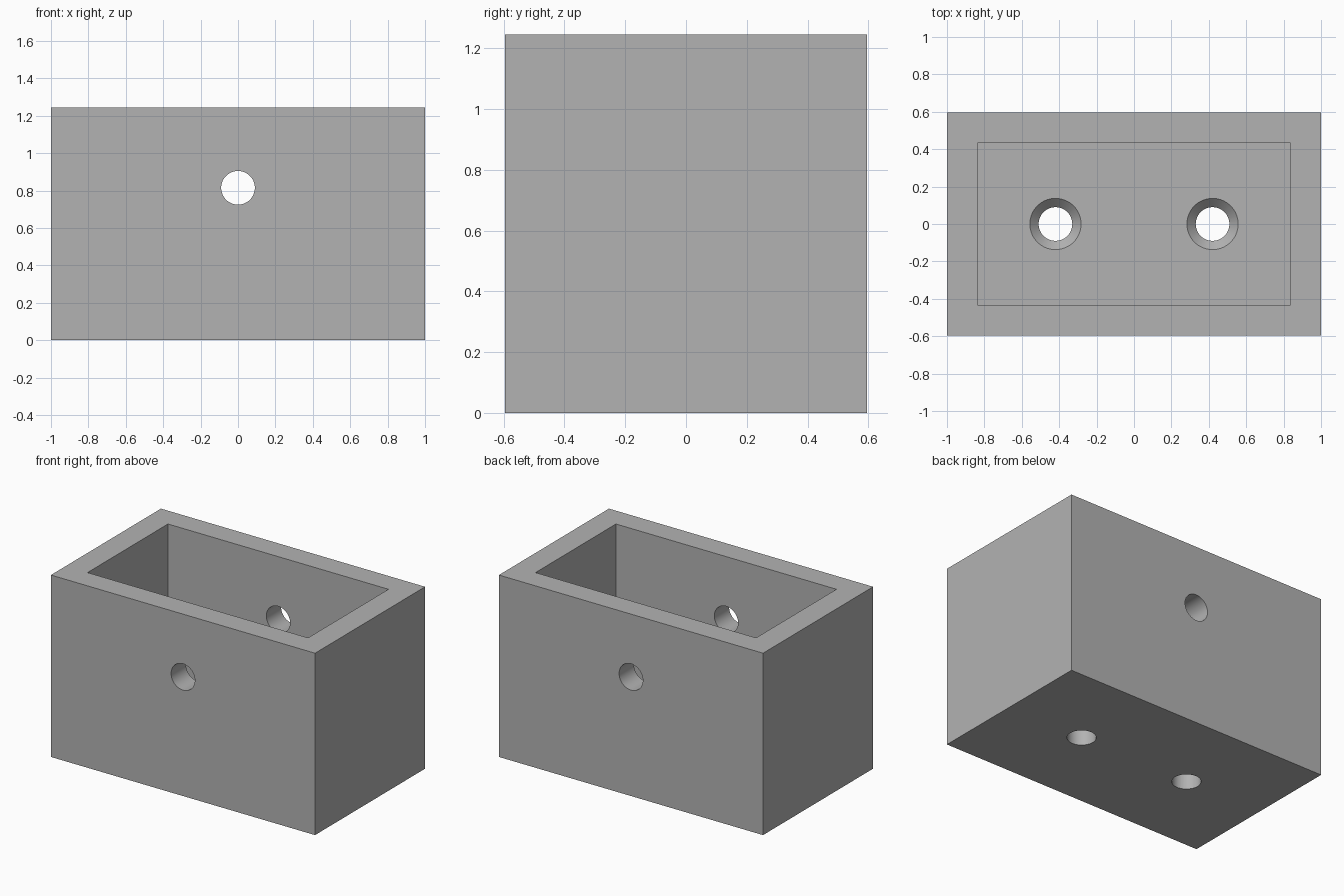
import bpy
import math

default = bpy.data.objects.get("Cube")
if default:
    bpy.data.objects.remove(default, do_unlink=True)

# Overall sizes
LENGTH, DEPTH, HEIGHT = 2.0, 1.19, 1.245
WALL, FLOOR = 0.16, 0.16
HOLE_R, SINK_R = 0.09, 0.137
HOLE_Z, SCREW_X = 0.815, 0.42
SINK_DEPTH = SINK_R - HOLE_R

grey = bpy.data.materials.new("plain grey")
grey.use_nodes = True
colour = (0.45, 0.45, 0.45, 1)
grey.diffuse_color = colour
grey.node_tree.nodes["Principled BSDF"].inputs["Base Color"].default_value = colour


def block(name, size, bottom):
    """Box centred on x and y, standing at the given height."""
    bpy.ops.mesh.primitive_cube_add(size=1, location=(0, 0, bottom + size[2] / 2))
    obj = bpy.context.object
    obj.name = name
    obj.scale = size
    bpy.ops.object.transform_apply(location=True, rotation=False, scale=True)
    return obj


def bore(name, r1, r2, length, location, rotation=(0, 0, 0)):
    """Round or tapered cutter."""
    bpy.ops.mesh.primitive_cone_add(vertices=64, radius1=r1, radius2=r2, depth=length,
                                    location=location, rotation=rotation)
    bpy.context.object.name = name
    return bpy.context.object


def cut(target, cutter):
    """Subtract the cutter from the target and discard it."""
    mod = target.modifiers.new(cutter.name, 'BOOLEAN')
    mod.operation = 'DIFFERENCE'
    mod.solver = 'EXACT'
    mod.object = cutter
    bpy.context.view_layer.objects.active = target
    bpy.ops.object.modifier_apply(modifier=mod.name)
    bpy.data.objects.remove(cutter, do_unlink=True)


# Open-topped box
box = block("open_box", (LENGTH, DEPTH, HEIGHT), 0)
cut(box, block("cavity", (LENGTH - 2 * WALL - 0.01, DEPTH - 2 * WALL, HEIGHT), FLOOR))

# Round hole through the front and back walls
cut(box, bore("cross_hole", HOLE_R, HOLE_R, DEPTH * 2, (0, 0, HOLE_Z), (math.pi / 2, 0, 0)))

# Countersunk screw holes in the floor; the sink cutter runs past the floor surface
EXTRA = 0.01
for x in (-SCREW_X, SCREW_X):
    cut(box, bore("screw_hole", HOLE_R, HOLE_R, FLOOR * 4, (x, 0, 0)))
    cut(box, bore("countersink", HOLE_R - EXTRA, SINK_R + EXTRA, SINK_DEPTH + 2 * EXTRA,
                  (x, 0, FLOOR - SINK_DEPTH / 2)))

# Finish
box.data.materials.clear()
box.data.materials.append(grey)
bpy.ops.object.select_all(action='DESELECT')
box.select_set(True)
bpy.context.view_layer.objects.active = box
bpy.ops.object.shade_smooth_by_angle(angle=math.radians(30))
